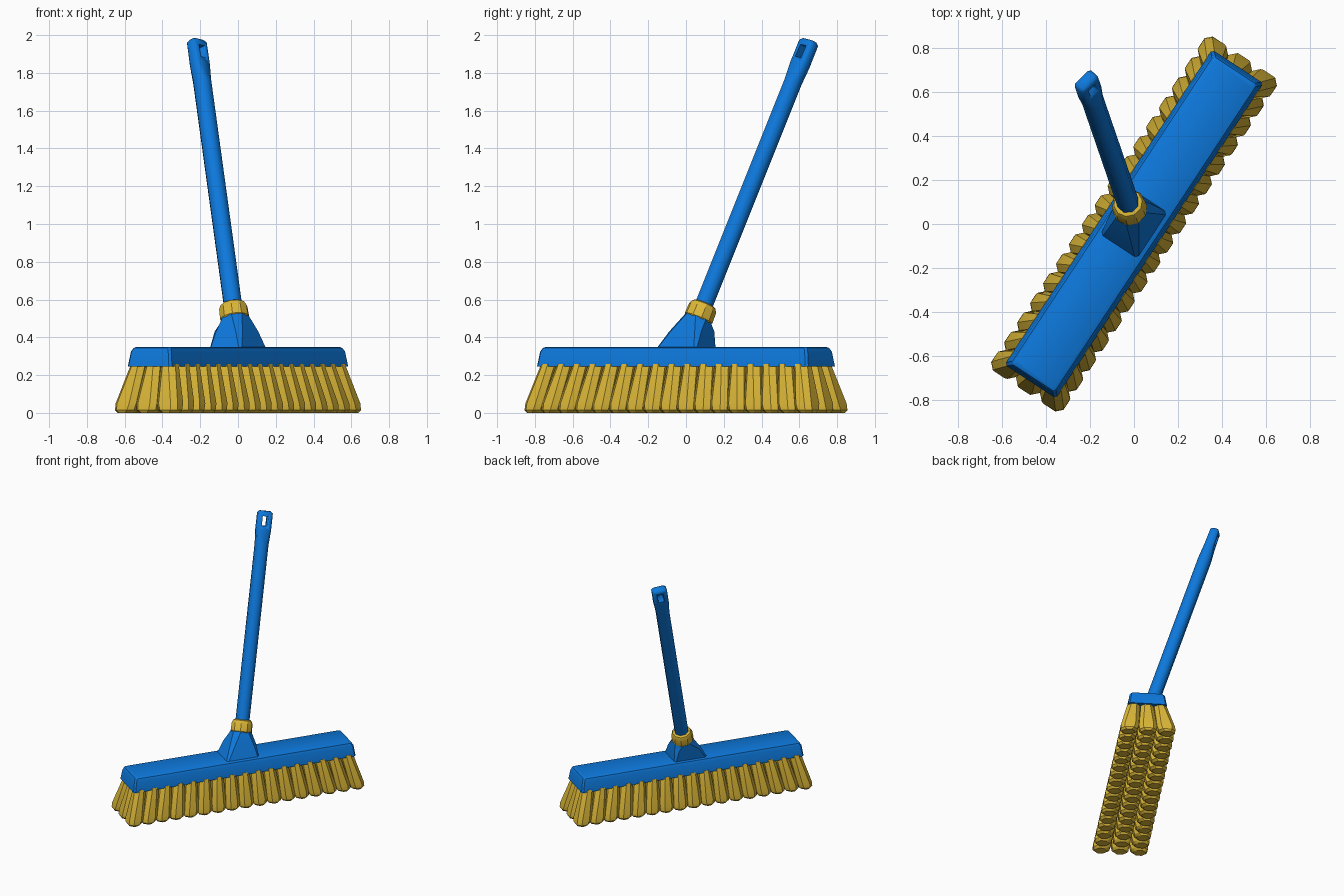
import bpy, bmesh, math
from mathutils import Vector

cube = bpy.data.objects.get("Cube")
if cube:
    bpy.data.objects.remove(cube)


def material(name, rgb):
    m = bpy.data.materials.new(name)
    m.use_nodes = True
    m.diffuse_color = (*rgb, 1)
    m.node_tree.nodes["Principled BSDF"].inputs["Base Color"].default_value = (*rgb, 1)
    return m


BLUE = material("blue plastic", (0.004, 0.19, 0.72))
YELLOW = material("yellow bristle", (0.72, 0.48, 0.04))

# Directions: along the head, across the head, up, and up the tilted handle
Z = Vector((0, 0, 1))
U = Vector((0.55, 0.835, 0)).normalized()
V = Vector((U.y, -U.x, 0))
D = Vector((-0.1375, 0.4, 1)).normalized()
PIVOT = Vector((-0.022, 0.08, 0.535))
FACE = Vector((0.7, -0.7, 0))
FACE = (FACE - D * FACE.dot(D)).normalized()
SIDE = D.cross(FACE)


def ring(center, ax, ay, a, b, cut):
    """Rectangle of half sizes a, b with its corners cut off."""
    pts = [(a, b - cut), (a - cut, b), (cut - a, b), (-a, b - cut),
           (-a, cut - b), (cut - a, -b), (a - cut, -b), (a, cut - b)]
    return [center + ax * x + ay * y for x, y in pts]


def loft(bm, rings):
    rows = [[bm.verts.new(p) for p in r] for r in rings]
    n = len(rows[0])
    for lo, hi in zip(rows, rows[1:]):
        for i in range(n):
            j = (i + 1) % n
            bm.faces.new((lo[i], lo[j], hi[j], hi[i]))
    bm.faces.new(rows[0][::-1])
    bm.faces.new(rows[-1])


def finish(name, bm, mat, angle=30):
    bmesh.ops.recalc_face_normals(bm, faces=bm.faces)
    mesh = bpy.data.meshes.new(name)
    bm.to_mesh(mesh)
    bm.free()
    mesh.materials.append(mat)
    ob = bpy.data.objects.new(name, mesh)
    bpy.context.collection.objects.link(ob)
    bpy.ops.object.select_all(action="DESELECT")
    ob.select_set(True)
    bpy.context.view_layer.objects.active = ob
    bpy.ops.object.shade_smooth_by_angle(angle=math.radians(angle))
    return ob


def part(name, rings, mat, angle=30):
    bm = bmesh.new()
    loft(bm, rings)
    return finish(name, bm, mat, angle)


def on_handle(s, a, b, cut):
    return ring(PIVOT + D * s, SIDE, FACE, a, b, cut)


def round_ring(s, r, n=10):
    return [PIVOT + D * s + SIDE * r * math.cos(math.tau * i / n)
            + FACE * r * math.sin(math.tau * i / n) for i in range(n)]


# Head block, flared downward with a bevelled top edge
part("head_block", [ring(Z * z, U, V, 0.86 - i, 0.14 - i, 0.012)
                    for z, i in ((0.245, 0), (0.325, 0.012), (0.343, 0.022), (0.35, 0.035))], BLUE)

# Socket rising from the head into the tilted collar
tilted_u = (U - D * U.dot(D)).normalized()
tilted_v = tilted_u.cross(D)
part("handle_socket", [
    ring(Z * 0.34, U, V, 0.128, 0.102, 0.012),
    ring(Vector((-0.008, 0.03, 0.43)), U, V, 0.102, 0.088, 0.025),
    ring(PIVOT - D * 0.045, tilted_u, tilted_v, 0.072, 0.072, 0.04),
    ring(PIVOT, tilted_u, tilted_v, 0.06, 0.06, 0.035)], BLUE)

# Collar
part("collar", [round_ring(s, r) for s, r in
                ((-0.048, 0.07), (-0.036, 0.079), (0.02, 0.077), (0.042, 0.066), (0.048, 0.055))], YELLOW)

# Handle, ending in a flattened grip
handle = part("handle", [
    on_handle(0, 0.047, 0.047, 0.027),
    on_handle(1.32, 0.047, 0.047, 0.027),
    on_handle(1.42, 0.054, 0.036, 0.015),
    on_handle(1.545, 0.054, 0.032, 0.012),
    on_handle(1.56, 0.04, 0.022, 0.01)], BLUE, 50)

# Hanging hole through the grip
cutter = part("hole_cutter", [on_handle(s, 0.021, 0.2, 0.002) for s in (1.452, 1.522)], BLUE)
cutter.hide_render = True
hole = handle.modifiers.new("hanging_hole", "BOOLEAN")
hole.object = cutter
hole.operation = "DIFFERENCE"
hole.solver = "EXACT"
bpy.context.view_layer.objects.active = handle
bpy.ops.object.modifier_apply(modifier=hole.name)
bpy.data.objects.remove(cutter)

# Bristle tufts: three rows fanning outward toward the floor
COLUMNS = 17
bm = bmesh.new()
for col in range(COLUMNS):
    t = 2 * col / (COLUMNS - 1) - 1
    for row in (-1, 0, 1):
        top = U * 0.80 * t + V * 0.095 * row + Z * 0.26
        foot = U * 0.865 * t + V * 0.14 * row
        rings = []
        for z, a, b in ((0, 0.038, 0.046), (0.015, 0.05, 0.06), (0.05, 0.054, 0.065), (0.26, 0.043, 0.045)):
            c = foot.lerp(top, z / 0.26)
            rings.append(ring(c, U, V, a, b, 0.027))
        loft(bm, rings)
finish("bristles", bm, YELLOW)
